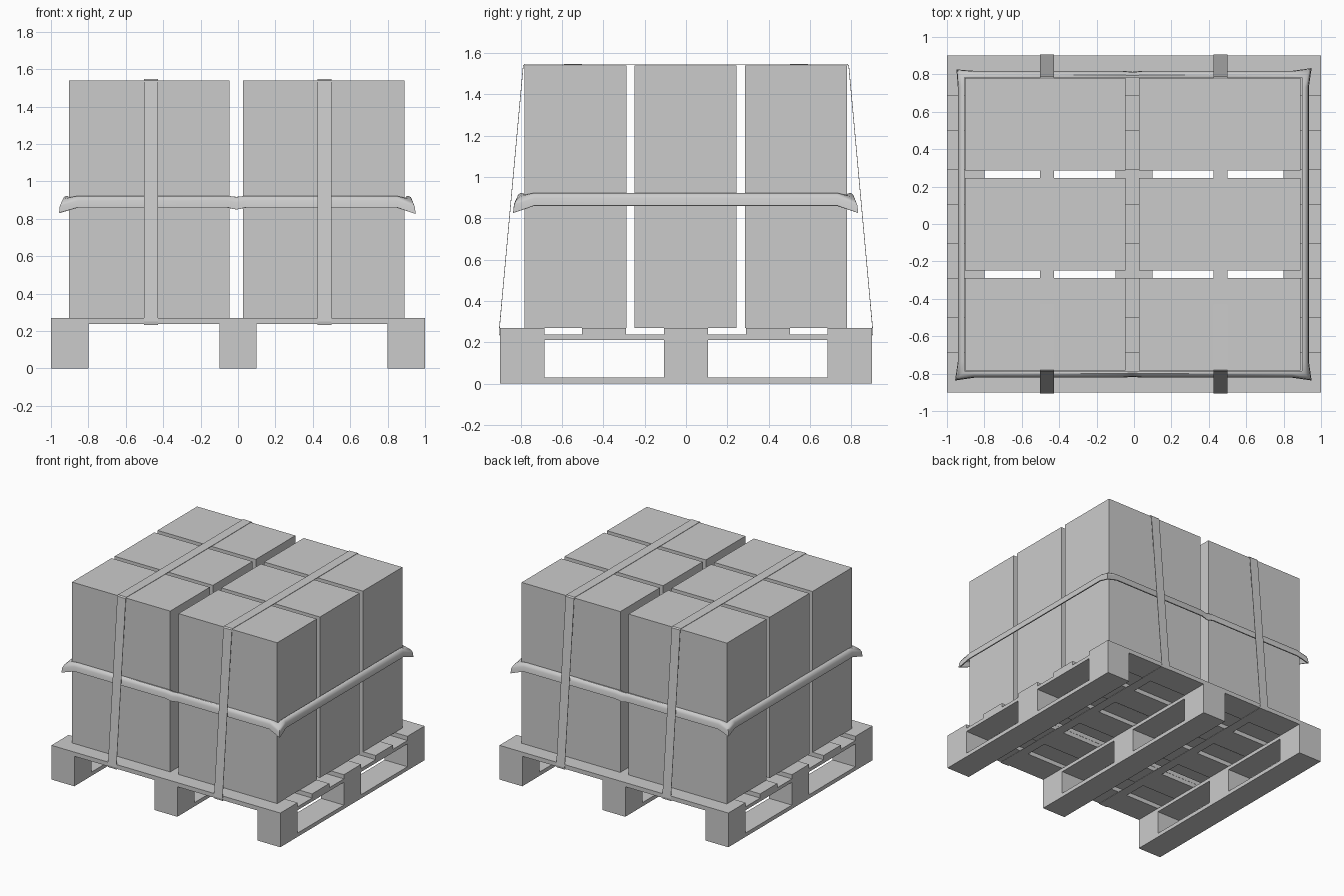
import bpy, bmesh
from mathutils import Vector

if "Cube" in bpy.data.objects:
    bpy.data.objects.remove(bpy.data.objects["Cube"])


def make_object(name, bm):
    bmesh.ops.recalc_face_normals(bm, faces=bm.faces)
    mesh = bpy.data.meshes.new(name)
    bm.to_mesh(mesh)
    bm.free()
    ob = bpy.data.objects.new(name, mesh)
    bpy.context.collection.objects.link(ob)
    return ob


def box(name, x0, x1, y0, y1, z0, z1):
    bm = bmesh.new()
    bmesh.ops.create_cube(bm, size=1)
    for v in bm.verts:
        v.co = ((x0 + x1) / 2 + v.co.x * (x1 - x0),
                (y0 + y1) / 2 + v.co.y * (y1 - y0),
                (z0 + z1) / 2 + v.co.z * (z1 - z0))
    return make_object(name, bm)


# Pallet: skids, blocks and stringers, then deck boards
for i, x in enumerate((-0.9, 0, 0.9)):
    box(f"skid_board_{i}", x - 0.1, x + 0.1, -0.9, 0.9, 0, 0.03)
    box(f"stringer_{i}", x - 0.1, x + 0.1, -0.9, 0.9, 0.21, 0.237)
    for j, y in enumerate((-0.793, 0, 0.793)):
        box(f"block_{i}_{j}", x - 0.1, x + 0.1, y - 0.107, y + 0.107, 0.03, 0.21)
for i in range(5):
    y = (i - 2) * 0.3965
    box(f"deck_board_{i}", -1, 1, y - 0.107, y + 0.107, 0.237, 0.27)

# Six cartons
for i, (x0, x1) in enumerate(((-0.903, -0.045), (0.028, 0.89))):
    for j, y in enumerate((-0.535, -0.002, 0.533)):
        box(f"carton_{i}_{j}", x0, x1, y - 0.247, y + 0.247, 0.27, 1.54)

# Two vertical straps looping over the load and under the deck
half = [(0.902, 0.234), (0.905, 0.25), (0.788, 1.538), (0.78, 1.546), (0.43, 1.544)]
loop = half + [(-y, z) for y, z in reversed(half)]
for i, x in enumerate((-0.465, 0.462)):
    bm = bmesh.new()
    rows = [[bm.verts.new((x + s * 0.037, y, z)) for s in (-1, 1)] for y, z in loop]
    for a, b in zip(rows, rows[1:] + rows[:1]):
        bm.faces.new((a[0], a[1], b[1], b[0]))
    strap = make_object(f"vertical_strap_{i}", bm)
    mod = strap.modifiers.new("thickness", 'SOLIDIFY')
    mod.thickness = 0.003
    mod.offset = 0

# Horizontal belt: curved section (outward distance, height) swept round the load
section = [(0.0, 0.92), (0.014, 0.923), (0.027, 0.915), (0.034, 0.898), (0.037, 0.862),
           (0.03, 0.86), (0.027, 0.893), (0.02, 0.906), (0.0, 0.911)]
X0, X1, Y0, Y1 = -0.905, 0.898, -0.785, 0.782
# Stations: position, outward direction, outward scale, droop
stations = []


def corner(x, y, sx, sy, flare, drop):
    stations.append((Vector((x, y, 0)), Vector((sx, sy, 0)), flare, drop))


def side(points, normal, dips):
    for (x, y), dip in zip(points, dips):
        stations.append((Vector((x, y, 0)), Vector(normal), 1 - dip * 12, dip))


along_x = [X0 + 0.05, -0.06, -0.008, 0.045, X1 - 0.05]
sag = (0, 0, 0.012, 0, 0)
corner(X0, Y0, -1, -1, 1.4, 0.03)
side([(x, Y0) for x in along_x], (0, -1, 0), sag)
corner(X1, Y0, 1, -1, 1.4, 0.036)
side([(X1, Y0 + 0.05), (X1, Y1 - 0.05)], (1, 0, 0), (0, 0))
corner(X1, Y1, 1, 1, 1.4, 0.036)
side([(x, Y1) for x in reversed(along_x)], (0, 1, 0), sag)
corner(X0, Y1, -1, 1, 1.2, 0.03)
side([(X0, Y1 - 0.05), (X0, Y0 + 0.05)], (-1, 0, 0), (0, 0))

bm = bmesh.new()
rings = []
for pos, out, scale, drop in stations:
    rings.append([bm.verts.new(pos + out * d * scale + Vector((0, 0, z - drop * (0.2 + d / 0.046))))
                  if drop else bm.verts.new(pos + out * d * scale + Vector((0, 0, z)))
                  for d, z in section])
n = len(section)
for a, b in zip(rings, rings[1:] + rings[:1]):
    for k in range(n):
        bm.faces.new((a[k], a[(k + 1) % n], b[(k + 1) % n], b[k]))
belt = make_object("horizontal_belt", bm)
bpy.context.view_layer.objects.active = belt
belt.select_set(True)
bpy.ops.object.shade_smooth_by_angle(angle=0.7)
